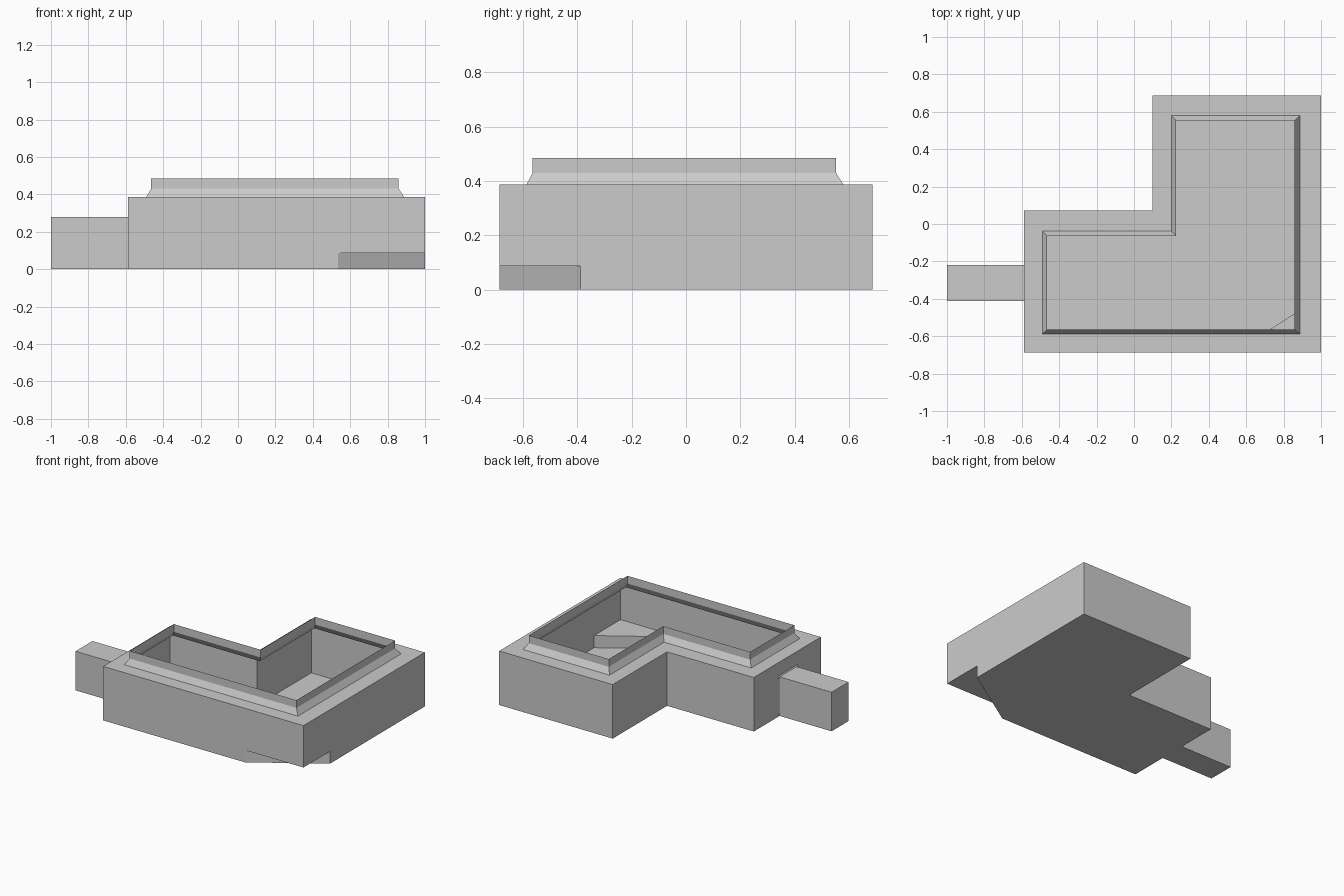
import bpy, bmesh

if "Cube" in bpy.data.objects:
    bpy.data.objects.remove(bpy.data.objects["Cube"])


def ell(x0, x1, y0, y1, xi, yi, z):
    """L-shaped loop: full width at the front, narrow wing at the back right."""
    return [(x0, y0, z), (x1, y0, z), (x1, y1, z), (xi, y1, z), (xi, yi, z), (x0, yi, z)]


def band(a, b):
    """Quads joining two loops of equal length."""
    n = len(a)
    return [[a[i], a[(i + 1) % n], b[(i + 1) % n], b[i]] for i in range(n)]


def build(name, polys):
    bm = bmesh.new()
    for poly in polys:
        bm.faces.new([bm.verts.new(p) for p in poly])
    bmesh.ops.remove_doubles(bm, verts=bm.verts, dist=0.0005)
    bmesh.ops.recalc_face_normals(bm, faces=bm.faces)
    mesh = bpy.data.meshes.new(name)
    bm.to_mesh(mesh)
    bm.free()
    obj = bpy.data.objects.new(name, mesh)
    bpy.context.collection.objects.link(obj)
    return obj


TOP, STEP = 0.387, 0.087      # body height, corner undercut height
X0, Y0 = -0.588, -0.687
low = ell(X0, 1, Y0, 0.687, 0.10, 0.072, 0)
high = ell(X0, 1, Y0, 0.687, 0.10, 0.072, TOP)
cut_a, cut_b = (0.535, Y0, 0), (1, -0.388, 0)


def up(p, z):
    return (p[0], p[1], z)


# Thin hollow body: walls, with the front and right ones notched at the corner
walls = band(low, high)
corner = up(low[1], STEP)
walls[0] = [low[0], cut_a, up(cut_a, STEP), corner, high[1], high[0]]
walls[1] = [corner, up(cut_b, STEP), cut_b, low[2], high[2], high[1]]
# Left wall has an opening where the duct enters
walls[5] = [low[5], (X0, -0.21, 0), (X0, -0.21, 0.29), (X0, -0.42, 0.29),
            (X0, -0.42, 0), low[0], high[0], high[5]]
# Floor, undercut riser and raised corner floor
floor = [[low[0], cut_a, cut_b] + low[2:],
         [cut_a, cut_b, up(cut_b, STEP), up(cut_a, STEP)],
         [up(cut_a, STEP), corner, up(cut_b, STEP)]]
# Top ledge with its open centre, then the sloped and upright lip
foot = ell(-0.49, 0.887, -0.588, 0.58, 0.20, -0.038, TOP)
neck = ell(-0.464, 0.859, -0.565, 0.553, 0.225, -0.064, 0.43)
lip = [up(p, 0.485) for p in neck]
build("hollow_body", walls + floor + band(high, foot))
build("opening_rim", band(foot, neck) + band(neck, lip))

# Side duct: a box open toward the body
sect = [(-0.412, 0), (-0.22, 0), (-0.22, 0.28), (-0.412, 0.28)]
inner = [(X0, y, z) for y, z in sect]
outer = [(-1, y, z) for y, z in sect]
build("side_duct", band(inner, outer) + [outer])
